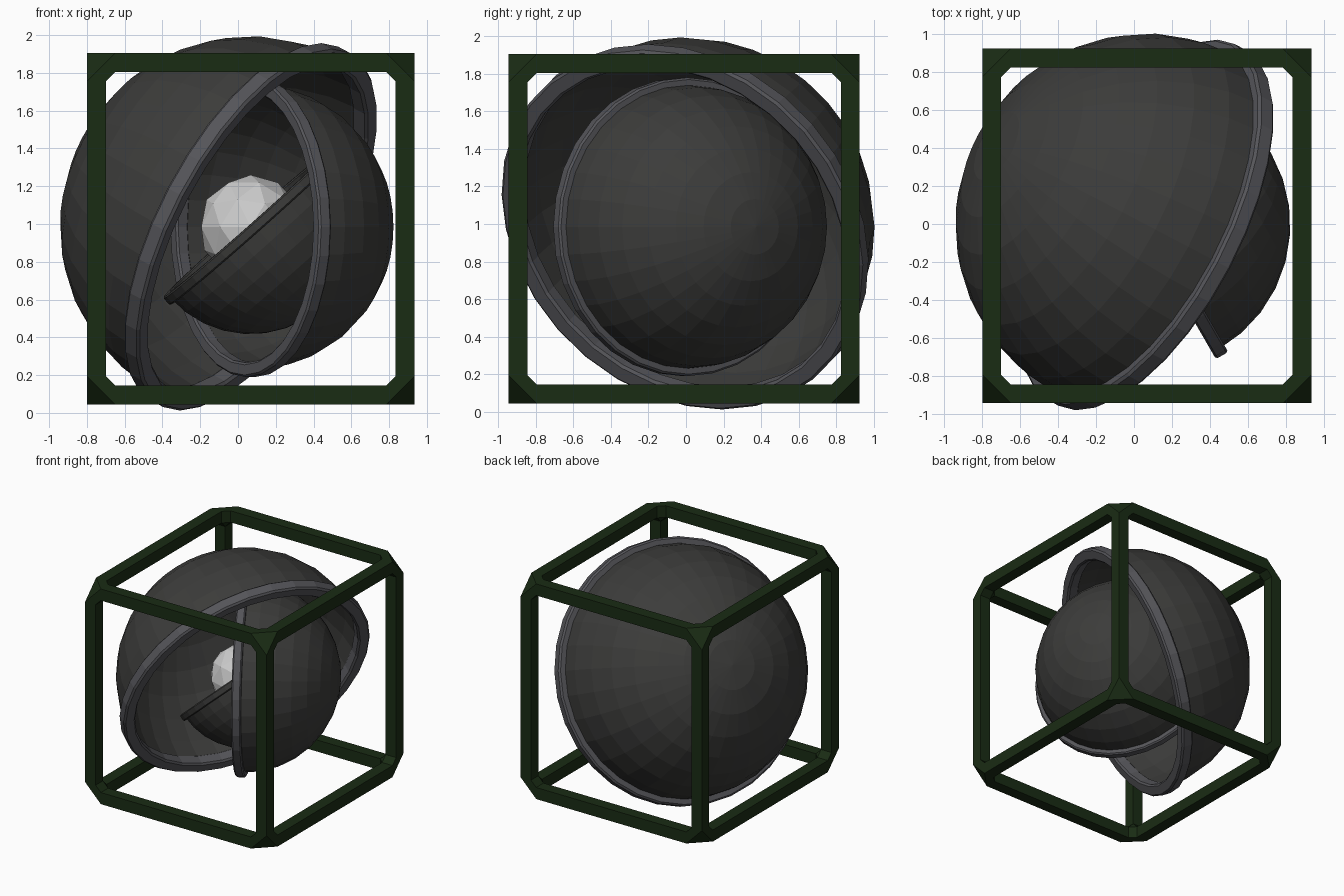
import bpy, bmesh
from math import sin, cos, pi, radians
from itertools import product
from mathutils import Vector

if "Cube" in bpy.data.objects:
    bpy.data.objects.remove(bpy.data.objects["Cube"])

CENTRE = Vector((0.067, -0.005, 0.985))


def material(name, rgb):
    m = bpy.data.materials.new(name)
    m.diffuse_color = (*rgb, 1)
    m.use_nodes = True
    m.node_tree.nodes["Principled BSDF"].inputs["Base Color"].default_value = m.diffuse_color
    return m


shell_mat = material("dark_shell", (0.045, 0.045, 0.043))
rim_mat = material("rim_grey", (0.09, 0.09, 0.1))
cage_mat = material("cage_green", (0.01, 0.025, 0.007))
core_mat = material("core_white", (0.8, 0.8, 0.8))


def make_object(name, bm, mat):
    bmesh.ops.recalc_face_normals(bm, faces=bm.faces)
    me = bpy.data.meshes.new(name)
    bm.to_mesh(me)
    bm.free()
    me.materials.append(mat)
    ob = bpy.data.objects.new(name, me)
    bpy.context.collection.objects.link(ob)
    return ob


def lathe(name, profile, mat, direction, scale, closed, steps=32):
    """Spin a (radius, height) profile and aim its +z axis along direction."""
    bm = bmesh.new()
    vs = [bm.verts.new((r, 0, h)) for r, h in profile]
    pairs = list(zip(vs, vs[1:])) + ([(vs[-1], vs[0])] if closed else [])
    edges = [bm.edges.new(p) for p in pairs]
    bmesh.ops.spin(bm, geom=vs + edges, axis=(0, 0, 1), cent=(0, 0, 0),
                   angle=2 * pi, steps=steps, use_duplicate=False)
    bmesh.ops.remove_doubles(bm, verts=bm.verts, dist=1e-4)
    ob = make_object(name, bm, mat)
    ob.location = CENTRE
    ob.scale = (scale,) * 3
    ob.rotation_euler = Vector(direction).to_track_quat('Z', 'Y').to_euler()


# Hemispherical shell and chamfered rim profiles at unit size
def arc(radius):
    return [(radius * sin(i * pi / 16), -radius * cos(i * pi / 16)) for i in range(9)]


shell_profile = arc(1.01) + arc(0.97)[::-1]
ri, ro, h, c = 0.96, 1.06, 0.05, 0.014
rim_profile = [(ri, -h + c), (ri + c, -h), (ro - c, -h), (ro, -h + c),
               (ro, h - c), (ro - c, h), (ri + c, h), (ri, h - c)]

# Three nested bowls, each 3/4 the size of the one around it
tilt = radians(41.5)
bowls = [("outer", (0.80, -0.42, -0.43), 1.0),
         ("middle", (-cos(pi / 6), -0.5, 0), 0.75),
         ("inner", (-sin(tilt), -0.03, cos(tilt)), 0.5625)]
for name, direction, scale in bowls:
    lathe(name + "_shell", shell_profile, shell_mat, direction, scale, False)
    lathe(name + "_rim", rim_profile, rim_mat if name != "inner" else shell_mat,
          direction, scale, True)

# Faceted core
bm = bmesh.new()
bmesh.ops.create_icosphere(bm, subdivisions=2, radius=0.275)
core = make_object("core", bm, core_mat)
core.location = CENTRE

# Cage: square bars joined by truncated corner blocks
LO, HI = Vector((-0.80, -0.945, 0.045)), Vector((0.935, 0.925, 1.905))
BAR, CUT = 0.1, 0.15


def hull(bm, points):
    vs = [bm.verts.new(p) for p in points]
    res = bmesh.ops.convex_hull(bm, input=vs)
    junk = {g for k in ("geom_interior", "geom_unused") for g in res[k]
            if isinstance(g, bmesh.types.BMVert)}
    bmesh.ops.delete(bm, geom=list(junk), context='VERTS')


def bar_end(corner, axis):
    """Square end of the bar that leaves a corner along an axis."""
    pts = []
    for a, b in product((0, BAR), repeat=2):
        off = [0, 0, 0]
        off[axis], off[(axis + 1) % 3], off[(axis + 2) % 3] = CUT, a, b
        pts.append(Vector([HI[i] - off[i] if corner[i] else LO[i] + off[i]
                           for i in range(3)]))
    return pts


bm = bmesh.new()
for corner in product((0, 1), repeat=3):
    hull(bm, [p for axis in range(3) for p in bar_end(corner, axis)])
make_object("cage_corners", bm, cage_mat)

bm = bmesh.new()
for corner in product((0, 1), repeat=3):
    for axis in range(3):
        if corner[axis] == 0:
            other = list(corner)
            other[axis] = 1
            hull(bm, bar_end(corner, axis) + bar_end(other, axis))
bmesh.ops.dissolve_limit(bm, angle_limit=0.01, verts=bm.verts, edges=bm.edges)
make_object("cage_bars", bm, cage_mat)
